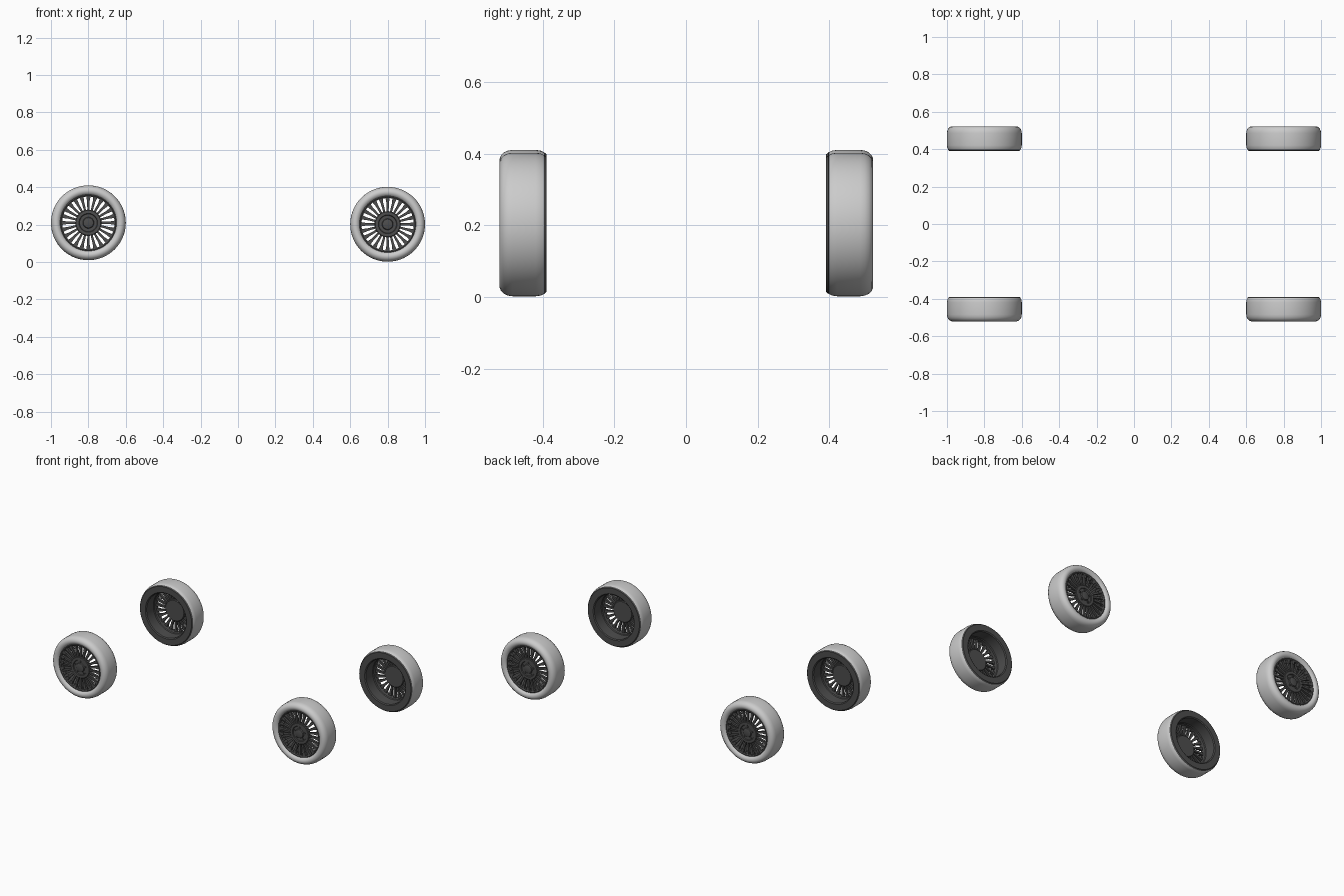
import bpy, bmesh, math
from mathutils import Matrix, Vector

if "Cube" in bpy.data.objects:
    bpy.data.objects.remove(bpy.data.objects["Cube"])

SEG = 72
SPOKES = 24

def material(name, v):
    m = bpy.data.materials.new(name)
    m.diffuse_color = (v, v, v, 1)
    m.use_nodes = True
    m.node_tree.nodes["Principled BSDF"].inputs["Base Color"].default_value = m.diffuse_color
    return m

LIGHT = material("light grey", 0.6)
DARK = material("dark grey", 0.075)

def finish(bm, name, mat, side, loc):
    # local y is the distance outward from the wheel's inner face
    bmesh.ops.recalc_face_normals(bm, faces=bm.faces)
    if side < 0:
        bmesh.ops.scale(bm, vec=(1, -1, 1), verts=bm.verts)
        bmesh.ops.reverse_faces(bm, faces=bm.faces)
    me = bpy.data.meshes.new(name)
    bm.to_mesh(me)
    bm.free()
    me.materials.append(mat)
    ob = bpy.data.objects.new(name, me)
    ob.location = loc
    bpy.context.collection.objects.link(ob)
    bpy.ops.object.select_all(action='DESELECT')
    ob.select_set(True)
    bpy.context.view_layer.objects.active = ob
    bpy.ops.object.shade_smooth_by_angle(angle=math.radians(35))
    return ob

def lathe(bm, pts, closed=True):
    # spin a (radius, y) profile about the y axis
    n = len(pts)
    rings = []
    for i in range(SEG):
        a = 2 * math.pi * i / SEG
        rings.append([bm.verts.new((r * math.cos(a), y, r * math.sin(a))) for r, y in pts])
    for i in range(SEG):
        p, q = rings[i], rings[(i + 1) % SEG]
        for j in range(n if closed else n - 1):
            k = (j + 1) % n
            bm.faces.new((p[j], p[k], q[k], q[j]))
    bmesh.ops.remove_doubles(bm, verts=bm.verts, dist=1e-5)

def bar(bm, r0, r1, w0, w1, y0, y1, angle):
    # tapered radial bar
    rot = Matrix.Rotation(angle, 3, 'Y')
    v = [bm.verts.new(rot @ Vector((r, y, s * w / 2)))
         for r, w in ((r0, w0), (r1, w1)) for y in (y0, y1) for s in (-1, 1)]
    for f in ((0, 1, 3, 2), (4, 6, 7, 5), (0, 4, 5, 1), (2, 3, 7, 6), (0, 2, 6, 4), (1, 5, 7, 3)):
        bm.faces.new([v[i] for i in f])

def wheel(tag, x, y, z, side):
    loc = (x, y, z)
    # tyre: tread and rounded outer sidewall
    bm = bmesh.new()
    lathe(bm, [(0.193, 0.006), (0.198, 0.016), (0.2, 0.03), (0.2, 0.095), (0.198, 0.108),
               (0.193, 0.119), (0.185, 0.127), (0.175, 0.131), (0.165, 0.130),
               (0.156, 0.125), (0.150, 0.117), (0.150, 0.10), (0.170, 0.09), (0.180, 0.006)])
    finish(bm, tag + "_tyre", LIGHT, side, loc)
    # inner sidewall and deep rim barrel
    bm = bmesh.new()
    lathe(bm, [(0.194, 0.007), (0.188, 0.0), (0.150, 0.0), (0.144, 0.005), (0.144, 0.075),
               (0.140, 0.08), (0.140, 0.116), (0.146, 0.120), (0.152, 0.118), (0.152, 0.03), (0.185, 0.012)])
    finish(bm, tag + "_rim", DARK, side, loc)
    # spokes, with wider feet at the rim
    bm = bmesh.new()
    for i in range(SPOKES):
        a = 2 * math.pi * i / SPOKES
        bar(bm, 0.055, 0.142, 0.010, 0.016, 0.098, 0.112, a)
        bar(bm, 0.120, 0.142, 0.016, 0.023, 0.100, 0.115, a)
    finish(bm, tag + "_spokes", DARK, side, loc)
    # hub disc with raised centre cap
    bm = bmesh.new()
    lathe(bm, [(0, 0.092), (0.066, 0.092), (0.070, 0.096), (0.070, 0.111), (0.066, 0.115),
               (0.050, 0.115), (0.047, 0.110), (0.030, 0.110), (0.027, 0.117),
               (0.022, 0.119), (0, 0.119)], closed=False)
    for i in range(5):
        a = 2 * math.pi * i / 5 + math.pi / 2
        m = Matrix.Translation((0.038 * math.cos(a), 0.112, 0.038 * math.sin(a))) @ Matrix.Rotation(math.pi / 2, 4, 'X')
        bmesh.ops.create_cone(bm, cap_ends=True, segments=6, radius1=0.006, radius2=0.006, depth=0.008, matrix=m)
    finish(bm, tag + "_hub", DARK, side, loc)

# four wheels; the left pair sits slightly higher
for tag, x, z in (("left", -0.8, 0.21), ("right", 0.8, 0.202)):
    wheel("front_" + tag, x, -0.389, z, -1)
    wheel("back_" + tag, x, 0.391, z, 1)
